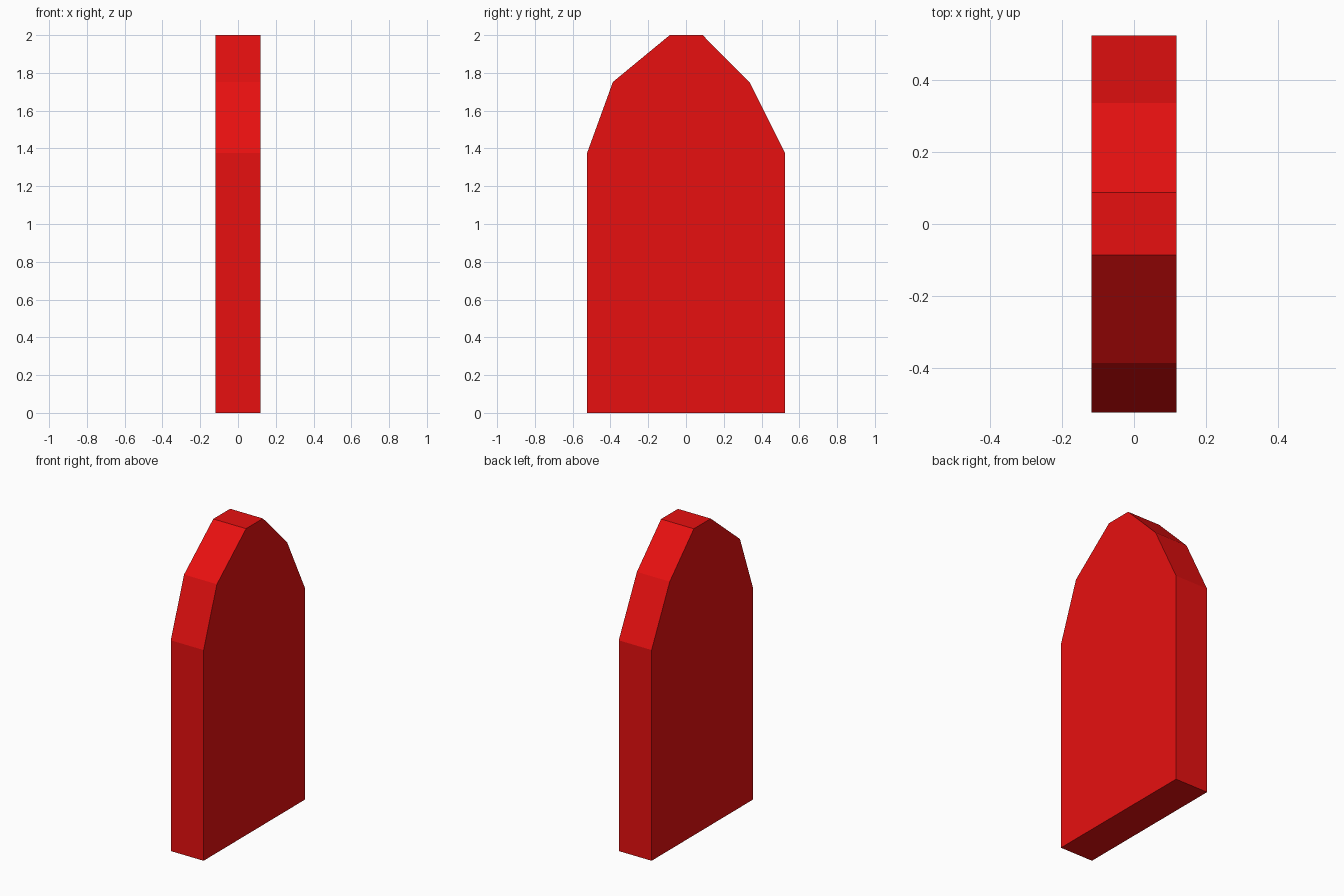
import bpy
import bmesh
from mathutils import Vector

if "Cube" in bpy.data.objects:
    bpy.data.objects.remove(bpy.data.objects["Cube"])

HALF_THICKNESS = 0.1185

# Side outline of the slab (y, z), with a slightly uneven chipped top
OUTLINE = [(-0.524, 0.0), (0.524, 0.0), (0.524, 1.375), (0.337, 1.75),
           (0.088, 2.0), (-0.086, 2.0), (-0.387, 1.752), (-0.524, 1.375)]


def extrude_profile(name, outline, half_width):
    bm = bmesh.new()
    face = bm.faces.new([bm.verts.new((-half_width, y, z)) for y, z in outline])
    result = bmesh.ops.extrude_face_region(bm, geom=[face])
    moved = [g for g in result["geom"] if isinstance(g, bmesh.types.BMVert)]
    bmesh.ops.translate(bm, verts=moved, vec=Vector((2 * half_width, 0, 0)))
    # Keep the starting face as the closing side
    if not face.is_valid or all(len(e.link_faces) < 2 for e in bm.edges):
        bmesh.ops.holes_fill(bm, edges=bm.edges)
    open_edges = [e for e in bm.edges if e.is_boundary]
    if open_edges:
        bmesh.ops.holes_fill(bm, edges=open_edges)
    bmesh.ops.recalc_face_normals(bm, faces=bm.faces)
    mesh = bpy.data.meshes.new(name)
    bm.to_mesh(mesh)
    bm.free()
    obj = bpy.data.objects.new(name, mesh)
    bpy.context.collection.objects.link(obj)
    return obj


# Red slab
slab = extrude_profile("slab", OUTLINE, HALF_THICKNESS)
red = bpy.data.materials.new("red")
red.diffuse_color = (0.8, 0.005, 0.005, 1.0)
red.use_nodes = True
red.node_tree.nodes["Principled BSDF"].inputs["Base Color"].default_value = red.diffuse_color
slab.data.materials.append(red)
